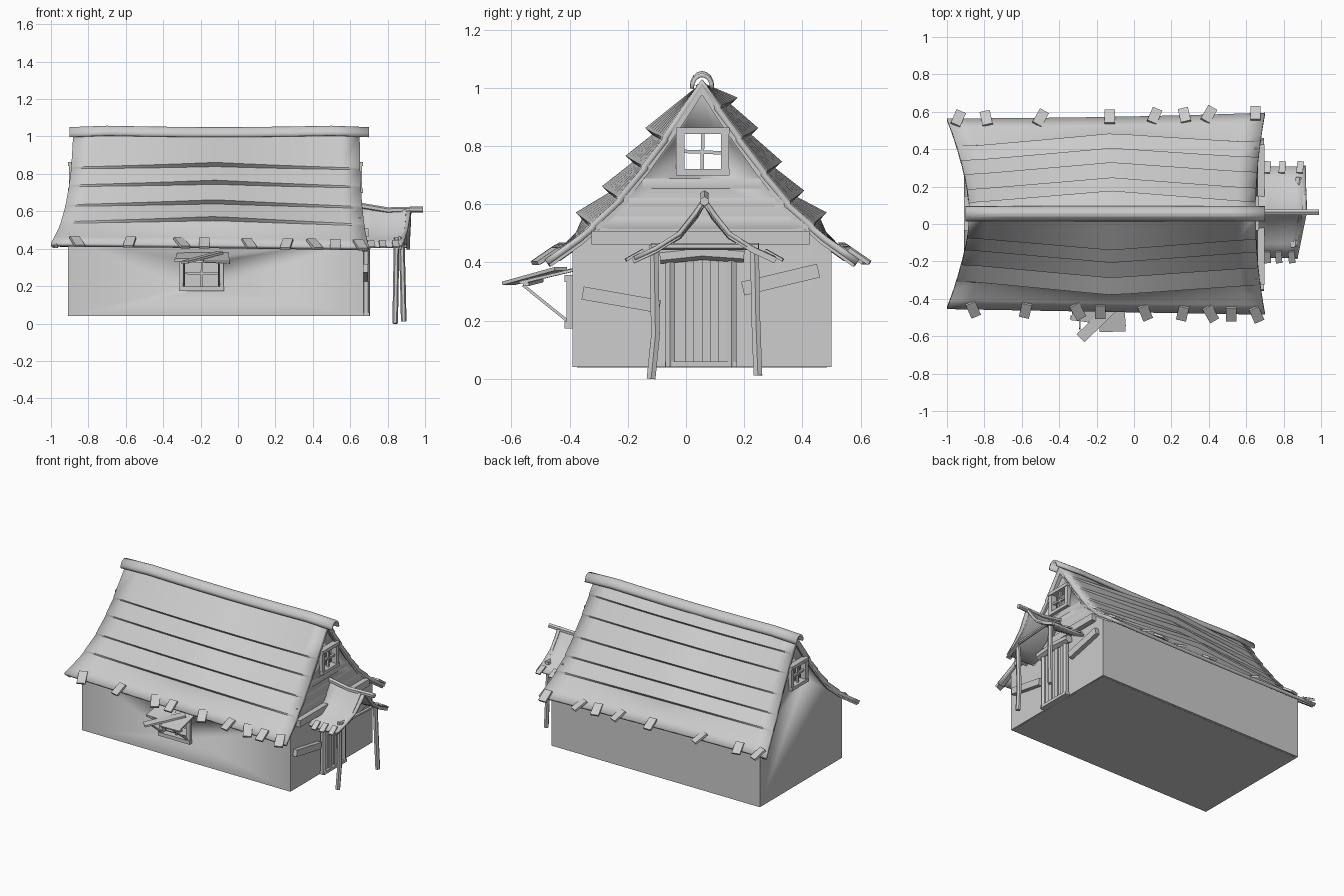
import bpy, bmesh, math
from mathutils import Vector

if "Cube" in bpy.data.objects:
    bpy.data.objects.remove(bpy.data.objects["Cube"])

grey = bpy.data.materials.new("plain grey")
grey.use_nodes = True
grey.diffuse_color = (0.6, 0.6, 0.6, 1)
grey.node_tree.nodes["Principled BSDF"].inputs["Base Color"].default_value = (0.6, 0.6, 0.6, 1)


def finish(name, bm, angle=35):
    mesh = bpy.data.meshes.new(name)
    bm.to_mesh(mesh)
    bm.free()
    ob = bpy.data.objects.new(name, mesh)
    bpy.context.collection.objects.link(ob)
    mesh.materials.append(grey)
    bpy.ops.object.select_all(action='DESELECT')
    ob.select_set(True)
    bpy.context.view_layer.objects.active = ob
    bpy.ops.object.shade_smooth_by_angle(angle=math.radians(angle))
    return ob


def apply(ob, kind, **settings):
    mod = ob.modifiers.new(kind, kind)
    for key, value in settings.items():
        setattr(mod, key, value)
    bpy.context.view_layer.objects.active = ob
    bpy.ops.object.modifier_apply(modifier=mod.name)


def beam(name, points, width, height, sides=4, up=(0, 0, 1)):
    """Sweep a box (4 sides) or round log along a path."""
    bm = bmesh.new()
    pts = [Vector(p) for p in points]
    k = 1 / math.cos(math.pi / sides) / 2
    rings = []
    for i, p in enumerate(pts):
        along = (pts[min(i + 1, len(pts) - 1)] - pts[max(i - 1, 0)]).normalized()
        side = along.cross(Vector(up)).normalized()
        top = side.cross(along)
        ring = []
        for j in range(sides):
            a = (j + 0.5) * math.tau / sides
            ring.append(bm.verts.new(p + side * math.cos(a) * width * k + top * math.sin(a) * height * k))
        rings.append(ring)
    for a, b in zip(rings, rings[1:]):
        for j in range(sides):
            n = (j + 1) % sides
            bm.faces.new((a[j], a[n], b[n], b[j]))
    bm.faces.new(rings[0])
    bm.faces.new(rings[-1])
    bmesh.ops.recalc_face_normals(bm, faces=bm.faces)
    return finish(name, bm)


def sheet(name, rows, thickness):
    """Skin a grid of points, thickened inward."""
    bm = bmesh.new()
    grid = [[bm.verts.new(p) for p in row] for row in rows]
    for a, b in zip(grid, grid[1:]):
        for j in range(len(a) - 1):
            bm.faces.new((a[j], b[j], b[j + 1], a[j + 1]))
    ob = finish(name, bm, 25)
    apply(ob, 'SOLIDIFY', thickness=thickness, offset=-1)
    return ob


def prism(name, section, x0, x1, lean):
    """House-shaped block whose gables lean inward above the eaves."""
    bm = bmesh.new()
    ends = []
    for x, s in ((x0, 1), (x1, -1)):
        ends.append([bm.verts.new((x + s * lean * max(0, z - 0.47) / 0.53, y, z)) for y, z in section])
    bm.faces.new(ends[0])
    bm.faces.new(ends[1])
    n = len(section)
    for j in range(n):
        bm.faces.new((ends[0][j], ends[1][j], ends[1][(j + 1) % n], ends[0][(j + 1) % n]))
    bmesh.ops.recalc_face_normals(bm, faces=bm.faces)
    return finish(name, bm)


def cut(ob, cutter):
    cutter.hide_render = True
    apply(ob, 'BOOLEAN', object=cutter, operation='DIFFERENCE', solver='EXACT')
    bpy.data.objects.remove(cutter)


RIDGE = 0.055

# Hollow walls with window openings
walls = prism("walls", [(-.39, .04), (.5, .04), (.5, .46), (.36, .56), (RIDGE, .99), (-.25, .56), (-.39, .46)],
              -.91, .67, .055)
cut(walls, prism("hollow", [(-.36, .06), (.47, .06), (.47, .45), (.34, .54), (RIDGE, .95), (-.23, .54), (-.36, .45)],
                 -.88, .64, .055))
cut(walls, beam("attic_cutter", [(-1.2, .057, .78), (1.2, .057, .78)], .145, .13))
cut(walls, beam("front_cutter", [(-.195, -.5, .265), (-.195, -.3, .265)], .19, .14))
beam("floor_rim", [(-.9, .055, .045), (.66, .055, .045)], .86, .012)

# Main roof: stepped shingle rows that bulge toward the middle
BASE = [(0, 1.03), (.1, .88), (.2, .74), (.31, .60), (.42, .505), (.53, .43)]


def reach(z):
    for (d0, z0), (d1, z1) in zip(BASE, BASE[1:]):
        if z >= z1 - 1e-6:
            return d0 + (d1 - d0) * (z0 - z) / (z0 - z1)
    return BASE[-1][0]


def slope(steps):
    prof = [(1.03, 0, 0)]
    for z in steps:
        prof += [(z, .004, .072), (z - .006, -.002, .045)]
    return prof + [(.505, 0, .02), (.465, 0, .006), (.43, 0, 0)]


def roof_point(u, side, z, flat, bulge):
    d = reach(z)
    t = d / .53
    x0, x1 = -.88 - .12 * t ** 1.7, .65 + .05 * t ** 2
    x = x0 + (x1 - x0) * u
    w = max(0, 1 - abs(x + .12) / .75)
    off = flat + bulge * w
    sag = .012 * math.sin(math.pi * u) * (1 - t)
    swing = .03 * t * (u if side < 0 else u * u)
    return (x, RIDGE + side * (d + off * .85 + swing - .02 * t), z + off * .5 - sag - .02 * t * u)


front, back = slope((.835, .74, .635, .545)), slope((.94, .835, .72, .62, .545))
rows = []
for i in range(17):
    u = i / 16
    rows.append([roof_point(u, -1, *p) for p in reversed(front)] + [roof_point(u, 1, *p) for p in back[1:]])
sheet("main_roof", rows, .022)

# Loose shingles along the eaves
for side, xs in ((-1, (-.86, -.58, -.3, -.18, .06, .26, .41, .52, .655)),
                 (1, (-.94, -.79, -.5, -.13, .11, .27, .4, .65))):
    for i, x in enumerate(xs):
        u = (x + 1) / 1.7
        e = Vector(roof_point(u, side, .43, 0, 0))
        e.x = x
        tilt = (.015, -.008, .02, 0)[i % 4]
        beam("eave_shingle", [e + Vector((-tilt, -side * .035, .034)), e + Vector((tilt, side * .035, -.014))], .055, .014)

# Verge boards under the roof ends
for u in (.012, .988):
    for side in (-1, 1):
        path = [Vector(roof_point(u, side, z, 0, 0)) - Vector((0, side * .012, .016)) for _, z in BASE]
        beam("verge_board", path, .03, .022)

# Ridge cap: arched strip
rows = []
for i in range(9):
    u = i / 8
    x = -.9 + 1.6 * u
    z = 1.022 - .012 * math.sin(math.pi * u) - (.012 if i in (0, 8) else 0)
    rows.append([(x, RIDGE - .042 * math.cos(a * math.pi / 8), z - .012 + .052 * math.sin(a * math.pi / 8))
                 for a in range(9)])
sheet("ridge_cap", rows, .014)

# Gable windows at both ends
for x in (.643, -.883):
    for y in (-.02, .134):
        beam("gable_window_stile", [(x, y, .70), (x, y, .86)], .028, .04, up=(1, 0, 0))
    for z in (.71, .853):
        beam("gable_window_rail", [(x, -.035, z), (x, .15, z)], .05, .022)
    beam("gable_window_bar", [(x, .055, .71), (x, .058, .85)], .012, .015, up=(1, 0, 0))
    beam("gable_window_bar", [(x, -.02, .782), (x, .134, .776)], .015, .012)

# Lapped boards and beams on the entrance end
for z, half in ((.665, .205), (.6, .25), (.535, .35)):
    beam("lap_board", [(.655 - .1 * (z - .5), RIDGE - half, z), (.655 - .1 * (z - .5), RIDGE + half, z)], .025, .065, 8)
beam("cross_beam", [(.68, -.325, .485), (.68, .425, .485)], .035, .046)
beam("tilted_board", [(.68, -.355, .295), (.68, -.09, .248)], .03, .045)
beam("tilted_board", [(.68, .195, .31), (.68, .455, .372)], .03, .048)

# Door with posts and lintel
beam("door", [(.675, .055, .045), (.675, .055, .42)], .19, .02, up=(1, 0, 0))
for y in (-.055, .157):
    beam("door_post", [(.685, y, .04), (.685, y, .42)], .034, .035, 6, up=(1, 0, 0))
for y in (.012, .07, .125):
    beam("door_slat", [(.686, y, .06), (.686, y, .41)], .03, .012, up=(1, 0, 0))
beam("door_sill", [(.685, -.07, .05), (.685, .175, .05)], .035, .02)
beam("lintel", [(.695, -.09, .42), (.695, .055, .435), (.695, .2, .425)], .05, .045, 6)

# Porch roof, shingles, rafters and posts
PORCH = [(0, .625), (.035, .575), (.09, .505), (.17, .455), (.245, .42)]
rows = []
for i in range(6):
    u = i / 5
    sag = .02 * math.sin(math.pi * u)
    line = []
    for s, prof in ((-1, PORCH[::-1]), (1, PORCH[1:])):
        for d, z in prof:
            right = .925 - (.05 if s < 0 else .01) * d / .245
            line.append((.66 + (right - .66) * u, .063 + s * d, z - sag * (1 - d / .3)))
    rows.append(line)
sheet("porch_roof", rows, .014)
for s, xs in ((-1, (.71, .77, .84)), (1, (.71, .79, .885))):
    for x in xs:
        beam("porch_shingle", [(x, .063 + s * .21, .442), (x + .006, .063 + s * .27, .408)], .035, .01)
    beam("porch_rafter", [(.9 + .01 * s - .1 * d * (s < 0), .063 + s * d, z - .014) for d, z in PORCH], .02, .02)
beam("porch_ridge_pole", [(.64, .063, .632), (.8, .063, .605), (.99, .063, .61)], .028, .028, 6)
beam("porch_post", [(.84, -.12, 0), (.843, -.105, .15), (.848, -.11, .46)], .03, .026, 6, up=(1, 0, 0))
beam("porch_post", [(.886, .247, .012), (.882, .24, .2), (.875, .235, .46)], .03, .026, 6, up=(1, 0, 0))
beam("porch_tie", [(.862, -.12, .455), (.885, .25, .455)], .02, .02, 6)

# Front window
for x in (-.298, -.092):
    beam("front_window_stile", [(x, -.395, .18), (x, -.395, .35)], .028, .03, up=(0, 1, 0))
for z in (.185, .345):
    beam("front_window_rail", [(-.315, -.395, z), (-.075, -.395, z)], .045, .024)
beam("front_window_bar", [(-.195, -.385, .19), (-.192, -.385, .345)], .012, .012, up=(0, 1, 0))
beam("front_window_bar", [(-.3, -.385, .27), (-.09, -.385, .265)], .012, .012)

# Propped awning of loose planks
beam("awning_plank", [(-.12, -.385, .375), (-.115, -.575, .33)], .14, .01)
beam("awning_plank", [(-.25, -.385, .375), (-.26, -.52, .343)], .15, .01)
beam("awning_diagonal", [(-.1, -.43, .378), (-.285, -.61, .328)], .06, .012)
beam("awning_batten", [(-.34, -.5, .338), (-.045, -.55, .325)], .02, .012)
for x in (-.29, -.1):
    beam("awning_strut", [(x, -.56, .322), (x, -.39, .185)], .01, .01)
